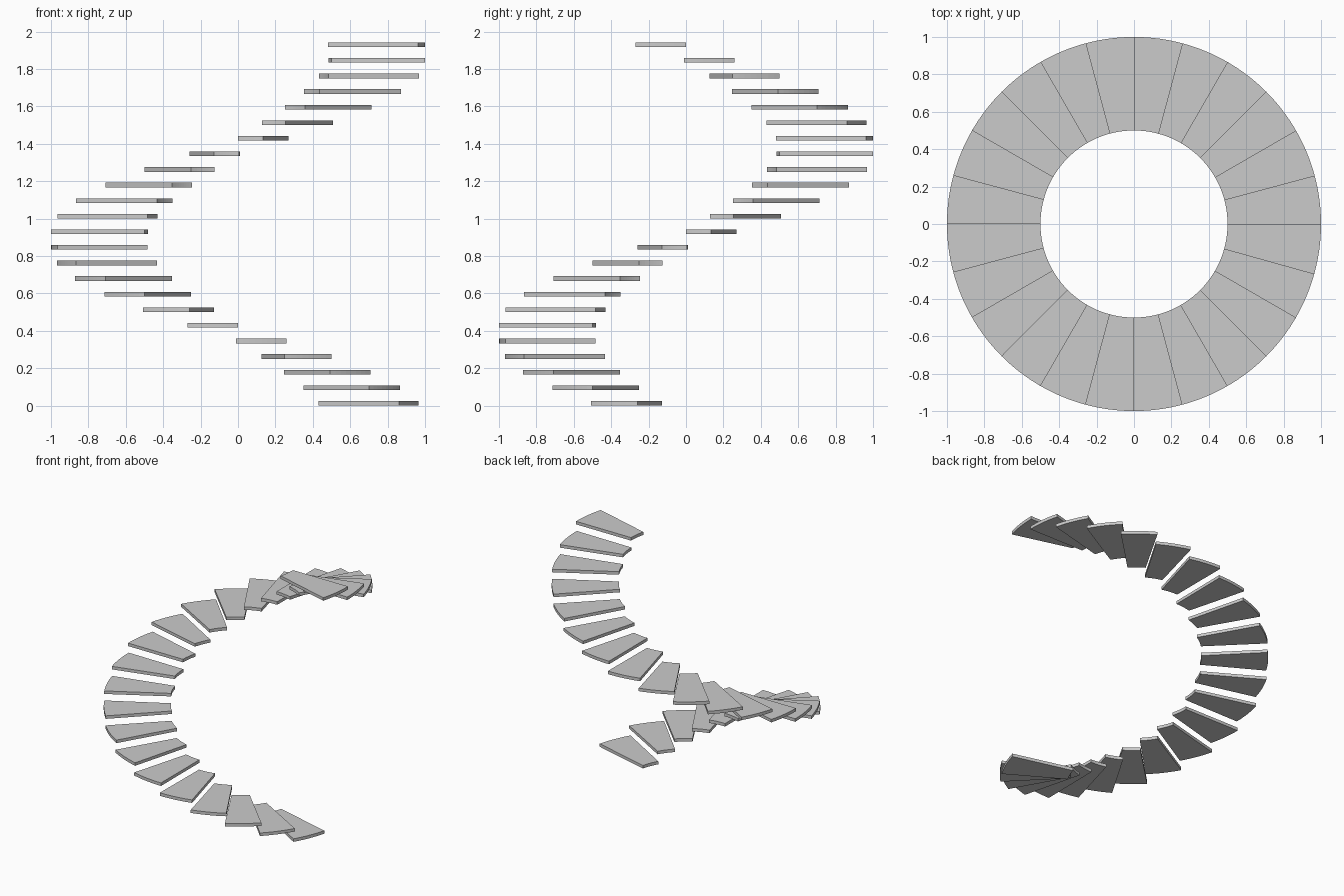
import bpy, bmesh
from math import sin, cos, radians

if "Cube" in bpy.data.objects:
    bpy.data.objects.remove(bpy.data.objects["Cube"])

STEPS, TURN, OVERLAP = 24, 15.0, 0.6
R_IN, R_OUT, RISE, THICK = 0.5, 1.0, 2 / 24, 0.025
SEG = 8


def tread(i):
    """One wedge-shaped tread with curved inner and outer ends."""
    start = -15 - TURN * i
    angles = [radians(start - (TURN + OVERLAP) * k / SEG) for k in range(SEG + 1)]
    outline = [(R_OUT * cos(a), R_OUT * sin(a)) for a in reversed(angles)]
    outline += [(R_IN * cos(a), R_IN * sin(a)) for a in angles]
    z = i * RISE
    bm = bmesh.new()
    low = [bm.verts.new((x, y, z)) for x, y in outline]
    top = [bm.verts.new((x, y, z + THICK)) for x, y in outline]
    bm.faces.new(top)
    bm.faces.new(low[::-1])
    n = len(outline)
    for k in range(n):
        j = (k + 1) % n
        bm.faces.new((low[k], low[j], top[j], top[k]))
    bmesh.ops.recalc_face_normals(bm, faces=bm.faces)
    mesh = bpy.data.meshes.new(f"stair_tread_{i + 1:02d}")
    bm.to_mesh(mesh)
    bm.free()
    obj = bpy.data.objects.new(mesh.name, mesh)
    bpy.context.collection.objects.link(obj)


# Spiral of floating treads, climbing clockwise
for i in range(STEPS):
    tread(i)
